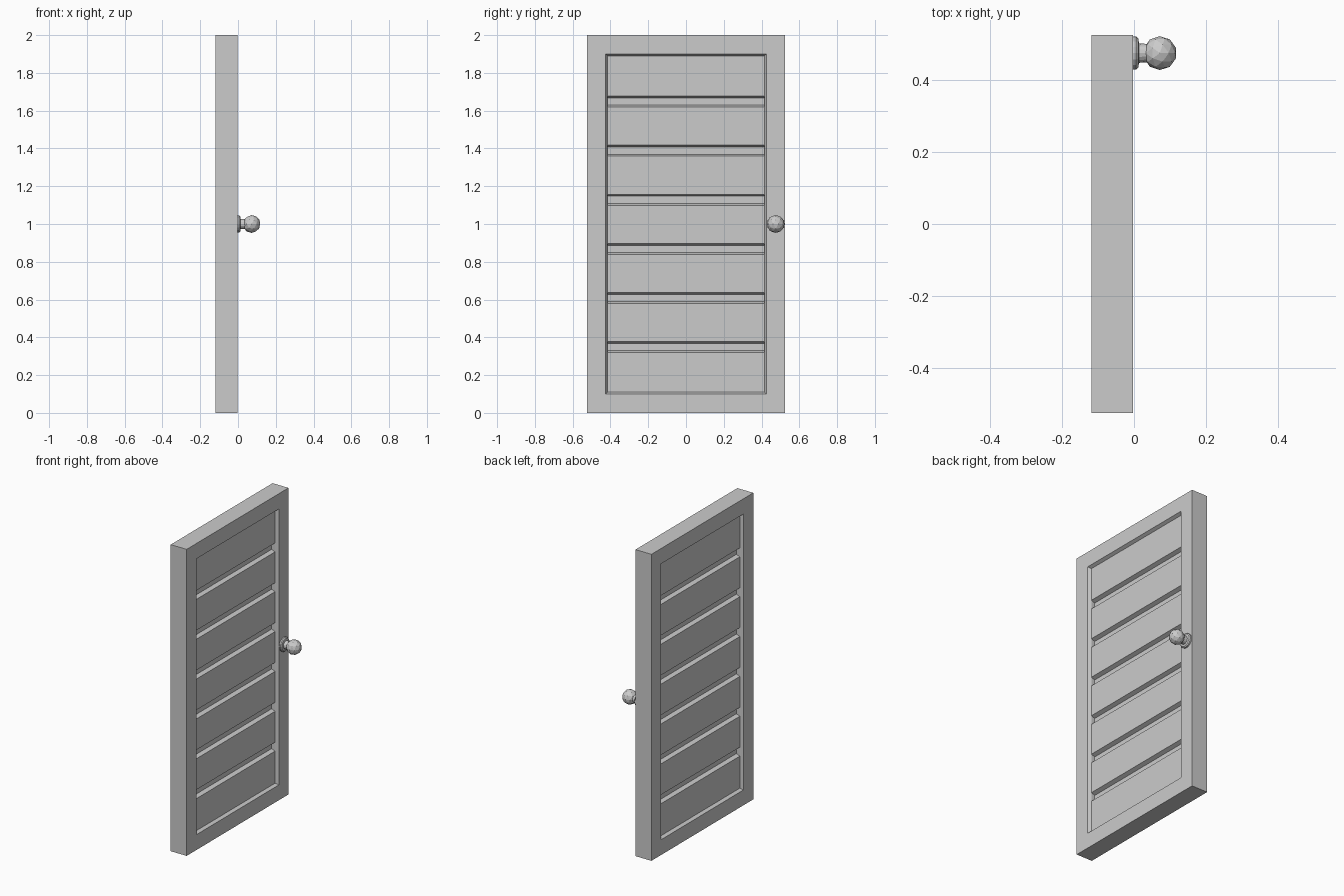
import bpy, bmesh, math
from mathutils import Matrix

old = bpy.data.objects.get("Cube")
if old:
    bpy.data.objects.remove(old, do_unlink=True)

grey = bpy.data.materials.new("light_grey")
grey.use_nodes = True
colour = (0.6, 0.6, 0.6, 1)
grey.diffuse_color = colour
grey.node_tree.nodes["Principled BSDF"].inputs["Base Color"].default_value = colour

BACK, FRONT = -0.118, -0.003      # the two faces of the door
HALF_W, HEIGHT = 0.525, 2.0
RAIL, LIP = 0.10, 0.11            # flat frame width, and width with its bevel
RECESS, GROOVE = 0.02, 0.025


def finish(name, bm):
    bmesh.ops.recalc_face_normals(bm, faces=bm.faces)
    mesh = bpy.data.meshes.new(name)
    bm.to_mesh(mesh)
    bm.free()
    mesh.materials.append(grey)
    obj = bpy.data.objects.new(name, mesh)
    bpy.context.collection.objects.link(obj)
    return obj


def bridge(bm, a, b):
    for i in range(len(a)):
        j = (i + 1) % len(a)
        bm.faces.new((a[i], a[j], b[j], b[i]))


def door_frame():
    # Mitred frame: one bevelled section swept round the rectangle
    bm = bmesh.new()
    section = [(0, BACK), (0, FRONT), (RAIL, FRONT), (LIP, FRONT - RECESS),
               (LIP, BACK + RECESS), (RAIL, BACK)]
    loops = []
    for inset, x in section:
        y, low, high = HALF_W - inset, inset, HEIGHT - inset
        loops.append([bm.verts.new(p) for p in
                      ((x, -y, low), (x, y, low), (x, y, high), (x, -y, high))])
    for i, loop in enumerate(loops):
        bridge(bm, loop, loops[(i + 1) % len(loops)])
    finish("door_frame", bm)


def slatted_panel():
    # Recessed panel with bevelled grooves on both faces
    bm = bmesh.new()
    depth = [(LIP, 0)]
    for i in range(6):
        mid = 0.348 + 0.26 * i
        depth += [(mid - 0.029, 0), (mid - 0.019, GROOVE),
                  (mid + 0.019, GROOVE), (mid + 0.029, 0)]
    depth.append((HEIGHT - LIP, 0))
    rows = []
    for z, d in depth:
        x0, x1 = BACK + RECESS + d, FRONT - RECESS - d
        y = HALF_W - LIP
        rows.append([bm.verts.new(p) for p in
                     ((x0, -y, z), (x1, -y, z), (x1, y, z), (x0, y, z))])
    for a, b in zip(rows, rows[1:]):
        bridge(bm, a, b)
    bm.faces.new(rows[0])
    bm.faces.new(rows[-1])
    finish("slatted_panel", bm)


def knob_base(sides=16):
    # Turned rose and neck along the x axis
    bm = bmesh.new()
    profile = [(-0.006, 0.046), (0.006, 0.046), (0.012, 0.040),
               (0.014, 0.027), (0.045, 0.025)]
    rings = []
    for x, r in profile:
        angles = [2 * math.pi * k / sides for k in range(sides)]
        rings.append([bm.verts.new((x, 0.475 + r * math.cos(a), 1 + r * math.sin(a)))
                      for a in angles])
    for a, b in zip(rings, rings[1:]):
        bridge(bm, a, b)
    bm.faces.new(rings[0])
    bm.faces.new(rings[-1])
    finish("knob_base", bm)


def knob_ball():
    bm = bmesh.new()
    bmesh.ops.create_icosphere(bm, subdivisions=2, radius=0.047,
                               matrix=Matrix.Translation((0.072, 0.475, 1)))
    finish("knob_ball", bm)


door_frame()
slatted_panel()
knob_base()
knob_ball()
